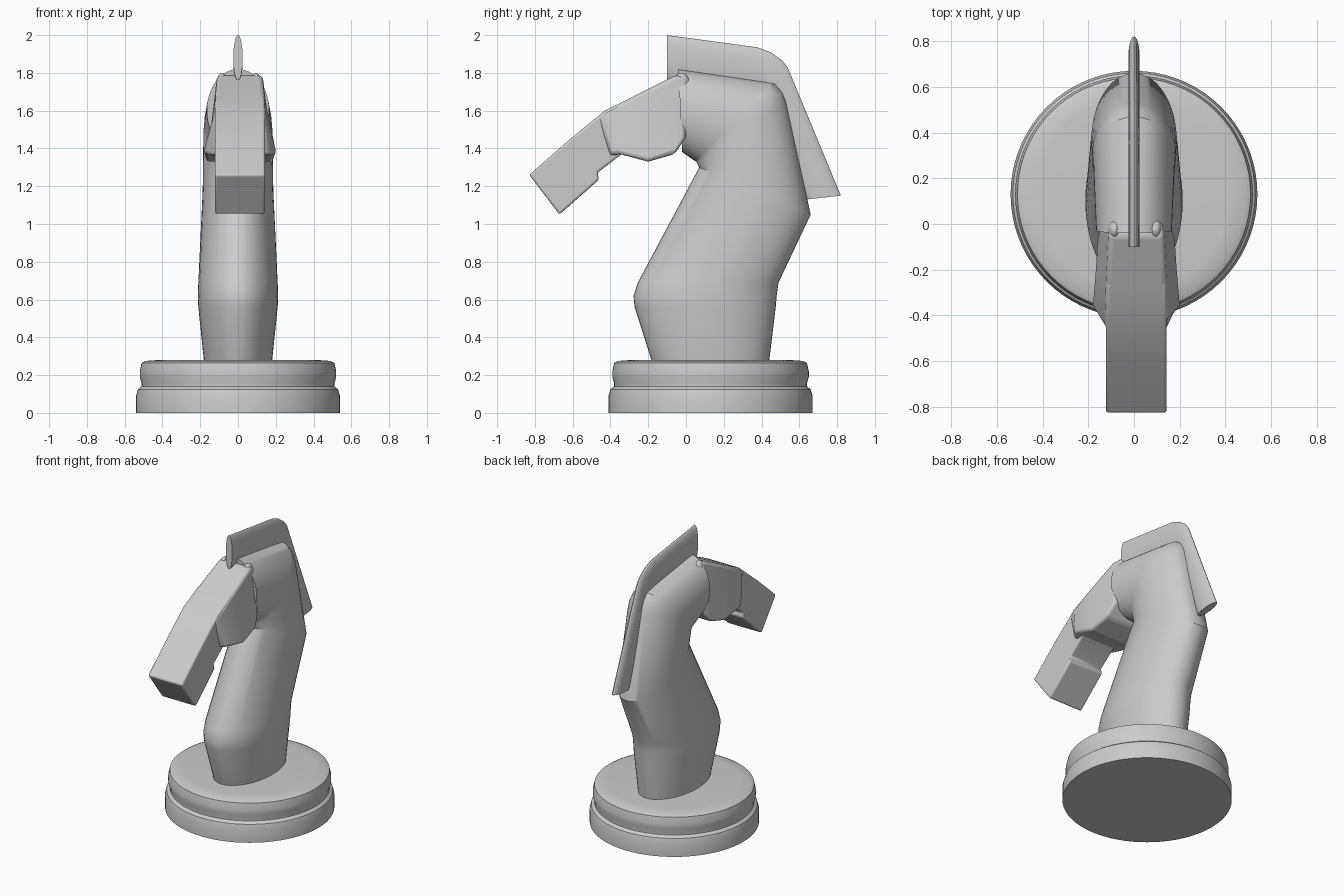
import bpy, bmesh, math
from mathutils import Vector

cube = bpy.data.objects.get("Cube")
if cube:
    bpy.data.objects.remove(cube, do_unlink=True)

grey = bpy.data.materials.new("light grey")
grey.use_nodes = True
COLOUR = (0.6, 0.6, 0.6, 1)
grey.diffuse_color = COLOUR
grey.node_tree.nodes["Principled BSDF"].inputs["Base Color"].default_value = COLOUR


def finish(name, bm, angle=30, bevel=0):
    bmesh.ops.recalc_face_normals(bm, faces=bm.faces)
    mesh = bpy.data.meshes.new(name)
    bm.to_mesh(mesh)
    bm.free()
    obj = bpy.data.objects.new(name, mesh)
    bpy.context.collection.objects.link(obj)
    mesh.materials.append(grey)
    if bevel:
        mod = obj.modifiers.new("soft edges", 'BEVEL')
        mod.width, mod.segments = bevel, 3
        mod.limit_method, mod.angle_limit = 'ANGLE', math.radians(40)
    bpy.ops.object.select_all(action='DESELECT')
    obj.select_set(True)
    bpy.context.view_layer.objects.active = obj
    bpy.ops.object.shade_smooth_by_angle(angle=math.radians(angle))
    return obj


def skin(rings):
    """Bridge equal rings of points and cap both ends."""
    bm = bmesh.new()
    loops = [[bm.verts.new(p) for p in ring] for ring in rings]
    n = len(loops[0])
    for a, b in zip(loops, loops[1:]):
        for i in range(n):
            j = (i + 1) % n
            bm.faces.new((a[i], a[j], b[j], b[i]))
    bm.faces.new(loops[0])
    bm.faces.new(loops[-1])
    return bm


def ellipse(p, q, half_width, n=48):
    """Ring whose long axis runs from p to q, both given as (y, z)."""
    p, q = Vector((0, *p)), Vector((0, *q))
    mid, axis = (p + q) / 2, (p - q) / 2
    turns = [math.tau * i / n for i in range(n)]
    return [mid + axis * math.cos(t) + Vector((half_width * math.sin(t), 0, 0))
            for t in turns]


def four_sided(top, bottom, wt, wb, x=0.01):
    """Ring with a narrow top edge and its own bottom width."""
    return [(x - wt, *top), (x + wt, *top), (x + wb, *bottom), (x - wb, *bottom)]


# Turned round base
profile = [(0.54, 0), (0.54, 0.09), (0.53, 0.125), (0.51, 0.14), (0.51, 0.155),
           (0.52, 0.19), (0.52, 0.22), (0.51, 0.265), (0.49, 0.275), (0.42, 0.28)]
rings = [[(r * math.cos(math.tau * i / 72), 0.13 + r * math.sin(math.tau * i / 72), z)
          for i in range(72)] for r, z in profile]
finish("base", skin(rings))

# Neck rising from the base and bending forward
neck = [((0.44, 0.27), (-0.18, 0.27), 0.18), ((0.475, 0.56), (-0.272, 0.56), 0.21),
        ((0.48, 0.62), (-0.278, 0.62), 0.213), ((0.49, 0.69), (-0.255, 0.69), 0.21),
        ((0.66, 1.05), (0.07, 1.3), 0.187), ((0.53, 1.65), (0.06, 1.32), 0.183),
        ((0.51, 1.7), (0.055, 1.33), 0.18), ((0.47, 1.745), (0.045, 1.335), 0.178),
        ((-0.04, 1.82), (-0.02, 1.38), 0.165)]
finish("neck", skin([ellipse(*s) for s in neck]))

# Thin crest along the back of the neck
mane = [((-0.1, 2), (-0.1, 1.76), 0.025), ((0.38, 1.935), (0.33, 1.72), 0.025),
        ((0.45, 1.908), (0.38, 1.71), 0.025), ((0.51, 1.865), (0.42, 1.69), 0.025),
        ((0.54, 1.825), (0.45, 1.66), 0.025), ((0.82, 1.15), (0.64, 1.13), 0.025)]
finish("mane", skin([ellipse(*s, n=24) for s in mane]))

# Head with flared cheeks
cheeks = [((0.01, 1.77), (0, 1.46), 0.11, 0.15), ((-0.05, 1.79), (-0.06, 1.37), 0.12, 0.17),
          ((-0.26, 1.685), (-0.2, 1.33), 0.13, 0.18), ((-0.42, 1.6), (-0.35, 1.37), 0.133, 0.195),
          ((-0.47, 1.57), (-0.4, 1.36), 0.133, 0.15)]
finish("cheeks", skin([four_sided(*s) for s in cheeks]), bevel=0.02)

# Muzzle, recessed behind the chin
muzzle = [((-0.26, 1.684), (-0.24, 1.4), 0.13, 0.13), ((-0.43, 1.6), (-0.34, 1.37), 0.133, 0.133),
          ((-0.6, 1.46), (-0.47, 1.27), 0.133, 0.133), ((-0.625, 1.44), (-0.46, 1.235), 0.133, 0.133),
          ((-0.83, 1.26), (-0.67, 1.05), 0.133, 0.133)]
finish("muzzle", skin([four_sided(*s) for s in muzzle]), bevel=0.012)

# Pair of small ears
for side, x in (("left", 0.095), ("right", -0.085)):
    bm = bmesh.new()
    bmesh.ops.create_uvsphere(bm, u_segments=16, v_segments=10, radius=1)
    bmesh.ops.scale(bm, vec=(0.03, 0.045, 0.06), verts=bm.verts)
    bmesh.ops.translate(bm, vec=(x, -0.025, 1.74), verts=bm.verts)
    finish(side + "_ear", bm)
